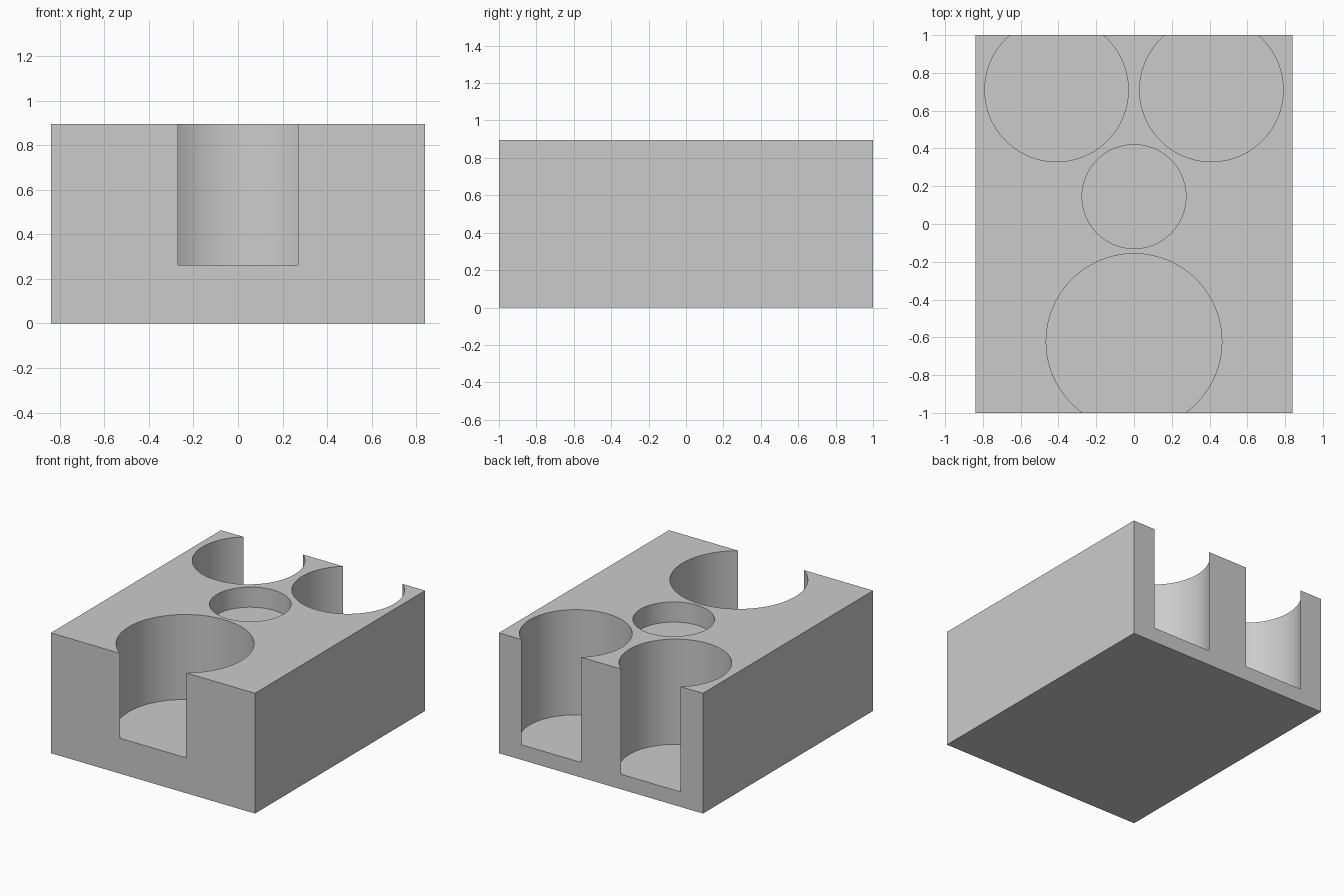
import bpy
import math

cube = bpy.data.objects.get("Cube")
if cube:
    bpy.data.objects.remove(cube, do_unlink=True)

WIDTH, LENGTH, HEIGHT = 1.68, 2.0, 0.895

# Plain grey material
grey = bpy.data.materials.new("light_grey")
grey.use_nodes = True
colour = (0.6, 0.6, 0.6, 1)
grey.diffuse_color = colour
grey.node_tree.nodes["Principled BSDF"].inputs["Base Color"].default_value = colour

# Solid block
bpy.ops.mesh.primitive_cube_add(size=1, location=(0, 0, HEIGHT / 2))
block = bpy.context.object
block.name = "holder_block"
block.scale = (WIDTH, LENGTH, HEIGHT)
bpy.ops.object.transform_apply(location=True, rotation=False, scale=True)
block.data.materials.append(grey)


def cut_pocket(name, x, y, radius, floor):
    """Sink a round pocket from the top face down to the floor height."""
    top = HEIGHT + 0.2
    bpy.ops.mesh.primitive_cylinder_add(
        vertices=96, radius=radius, depth=top - floor,
        location=(x, y, (top + floor) / 2))
    cutter = bpy.context.object
    cutter.name = name
    cutter.hide_render = True
    cutter.data.materials.append(grey)
    bpy.context.view_layer.objects.active = block
    mod = block.modifiers.new(name, 'BOOLEAN')
    mod.operation = 'DIFFERENCE'
    mod.solver = 'EXACT'
    mod.object = cutter
    bpy.ops.object.modifier_apply(modifier=mod.name)
    bpy.data.objects.remove(cutter, do_unlink=True)


# Pockets: two open at the back, a shallow middle one, one open at the front
for side, name in ((-1, "back_right_pocket"), (1, "back_left_pocket")):
    cut_pocket(name, side * 0.41, 0.71, 0.38, 0.112)
cut_pocket("middle_pocket", 0, 0.145, 0.275, 0.745)
cut_pocket("front_pocket", 0, -0.622, 0.465, 0.263)

# Smooth pocket walls, sharp rims
bpy.ops.object.select_all(action='DESELECT')
block.select_set(True)
bpy.context.view_layer.objects.active = block
bpy.ops.object.shade_smooth_by_angle(angle=math.radians(30))
